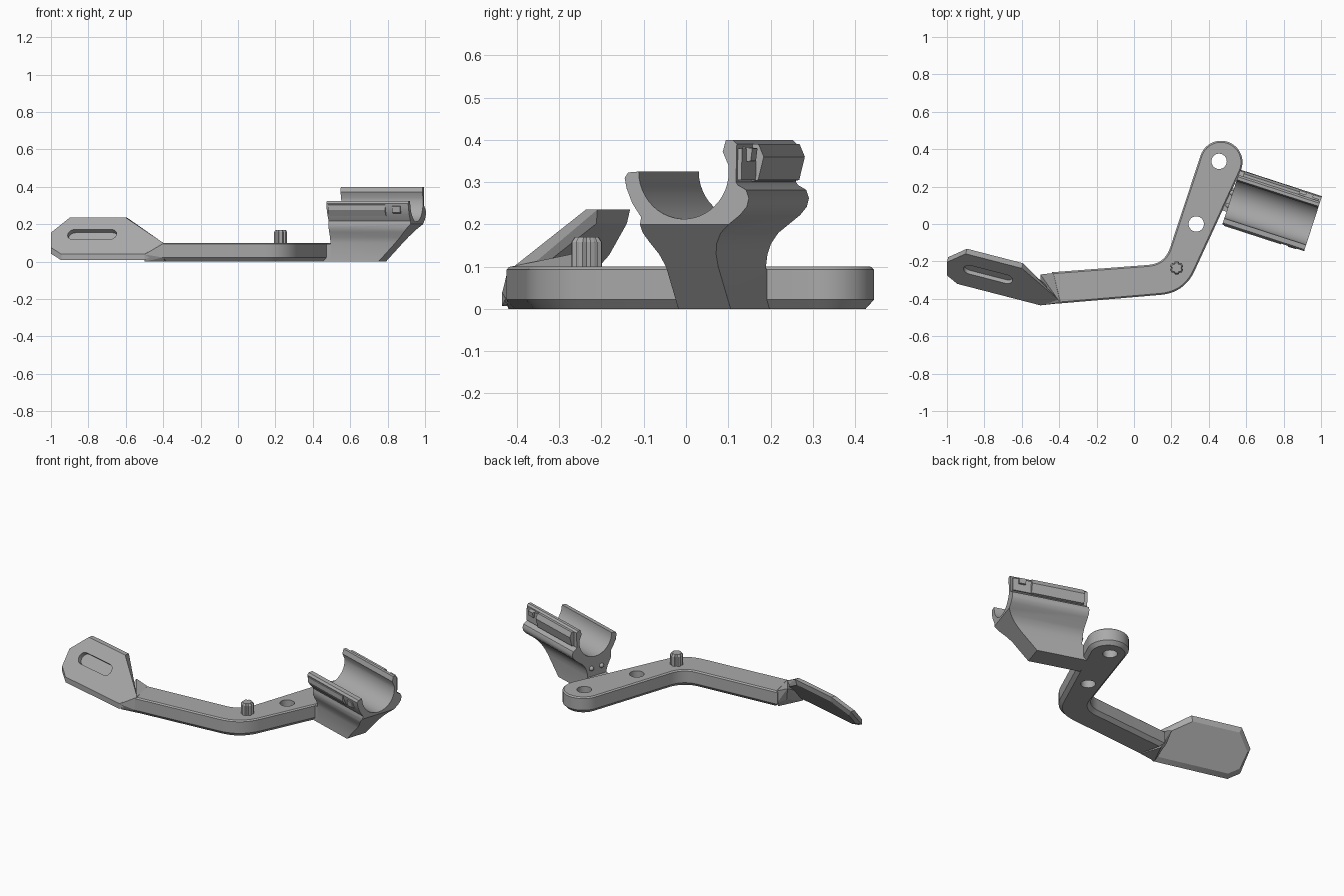
import bpy, bmesh
from math import sin, cos, pi, radians
from mathutils import Vector, Matrix

if "Cube" in bpy.data.objects:
    bpy.data.objects.remove(bpy.data.objects["Cube"], do_unlink=True)

GREY = (0.4, 0.4, 0.4, 1)
mat = bpy.data.materials.new("plain grey")
mat.use_nodes = True
mat.diffuse_color = GREY
mat.node_tree.nodes["Principled BSDF"].inputs["Base Color"].default_value = GREY


def finish(name, bm):
    bmesh.ops.recalc_face_normals(bm, faces=bm.faces[:])
    mesh = bpy.data.meshes.new(name)
    bm.to_mesh(mesh)
    bm.free()
    mesh.materials.append(mat)
    ob = bpy.data.objects.new(name, mesh)
    bpy.context.collection.objects.link(ob)
    return ob


def activate(ob):
    bpy.ops.object.select_all(action="DESELECT")
    ob.select_set(True)
    bpy.context.view_layer.objects.active = ob


def smooth(ob, angle=32):
    activate(ob)
    bpy.ops.object.shade_smooth_by_angle(angle=radians(angle))


def loft_mesh(rings, frame=Matrix()):
    """Closed solid through rings of matching points."""
    bm = bmesh.new()
    loops = [[bm.verts.new(frame @ Vector(p)) for p in ring] for ring in rings]
    for a, b in zip(loops, loops[1:]):
        for i in range(len(a)):
            j = (i + 1) % len(a)
            bm.faces.new((a[i], a[j], b[j], b[i]))
    bm.faces.new(loops[0][::-1])
    bm.faces.new(loops[-1])
    return bm


def prism(name, outline, lo, hi, frame=Matrix()):
    rings = [[(x, y, h) for x, y in outline] for h in (lo, hi)]
    return finish(name, loft_mesh(rings, frame))


def arc(cx, cy, r, start, end, n):
    steps = [radians(start + (end - start) * i / n) for i in range(n + 1)]
    return [(cx + r * cos(a), cy + r * sin(a)) for a in steps]


def fillet(a, b, c, d, n=10):
    a, b, c = Vector(a), Vector(b), Vector(c)
    p, q = b + (a - b).normalized() * d, b + (c - b).normalized() * d
    return [tuple(p.lerp(b, t).lerp(b.lerp(q, t), t)) for t in (i / n for i in range(n + 1))]


def inset(pts, d):
    """Offset a counter-clockwise outline inward."""
    out = []
    for i, p in enumerate(pts):
        p, a, b = Vector(p), Vector(pts[i - 1]), Vector(pts[(i + 1) % len(pts)])
        e, f = (p - a).normalized(), (b - p).normalized()
        m = Vector((-e.y - f.y, e.x + f.x)).normalized()
        out.append(tuple(p + m * d / max(0.5, m.dot(Vector((-e.y, e.x))))))
    return out


def cut(ob, cutter):
    cutter.hide_render = True
    mod = ob.modifiers.new("cut", "BOOLEAN")
    mod.operation, mod.solver, mod.object = "DIFFERENCE", "EXACT", cutter
    activate(ob)
    bpy.ops.object.modifier_apply(modifier=mod.name)
    bpy.data.objects.remove(cutter, do_unlink=True)


# Bent arm with chamfered rims
front_a, front_b = (-0.40, -0.425), (0.27, -0.368)
back_a, back_b = (-0.44, -0.258), (0.165, -0.212)
tip = arc(0.465, 0.33, 0.115, -25, 160, 28)
outline = ([front_a] + fillet(front_a, front_b, tip[0], 0.13) + tip
           + fillet(tip[-1], back_b, back_a, 0.09) + [back_a])
rings = [[(x, y, z) for x, y in inset(outline, d)]
         for z, d in ((0, 0.02), (0.022, 0), (0.093, 0), (0.1, 0.008))]
arm = finish("arm", loft_mesh(rings))
for x, y in ((0.455, 0.335), (0.333, 0.0)):
    cut(arm, prism("hole_cutter", arc(x, y, 0.041, 0, 350, 35), -0.1, 0.2))
smooth(arm)

# Fluted peg
rings = []
for z, r in ((0.09, 0.036), (0.158, 0.036), (0.17, 0.028)):
    rings.append([(0.228 + r * k * cos(a), -0.235 + r * k * sin(a), z)
                  for a, k in ((i * pi / 12, 1 if i % 4 else 0.8) for i in range(24))])
finish("peg", loft_mesh(rings))

# Tilted paddle with a blind slot
along, back, up = Vector((0.968, -0.25, 0)), Vector((0.25, 0.968, 0)), Vector((0, 0, 1))
SLOPE = 1.17


def on_paddle(x, z):
    depth = -0.546 + (z - 0.04) / SLOPE
    return Vector((x, (depth - 0.25 * x) / 0.968, z))


face = [on_paddle(x, z) for x, z in (
    (-0.5, 0.04), (-0.4, 0.1), (-0.6, 0.235), (-0.9, 0.235),
    (-1.0, 0.155), (-1.0, 0.075), (-0.945, 0.04))]
middle = [p + back * 0.028 if p.z > 0.12 else p - up * 0.028 * SLOPE for p in face]
centre = sum(face, Vector()) / len(face)
normal = (up * 0.65 - back * 0.76).normalized()
rear = [p.lerp(centre, 0.07) - normal * 0.039 for p in face]
for p in rear:
    p.z = max(p.z, 0)
paddle = finish("paddle", loft_mesh([face, middle, rear]))
slope_dir = normal.cross(along)
spot = on_paddle(-0.78, 0.145)
slot_frame = Matrix((along, slope_dir, normal)).transposed().to_4x4()
slot_frame.translation = spot
slot = arc(0.1, 0, 0.035, -90, 90, 10) + arc(-0.1, 0, 0.035, 90, 270, 10)
cut(paddle, prism("slot_cutter", slot, -0.026, 0.05, slot_frame))
smooth(paddle, 20)

# Faceted joint between arm and paddle
bm = bmesh.new()
for p in ((-0.43, -0.262, 0.099), (-0.395, -0.42, 0.099), (-0.43, -0.265, 0.022),
          (-0.43, -0.28, 0), (-0.39, -0.405, 0), (-0.4, -0.424, 0.022),
          (-0.5, -0.435, 0.038), (-0.5, -0.42, 0), (-0.5, -0.27, 0.13), (-0.48, -0.29, 0.05)):
    bm.verts.new(p)
hull = bmesh.ops.convex_hull(bm, input=bm.verts[:])
bmesh.ops.delete(bm, geom=[v for v in hull["geom_interior"] if isinstance(v, bmesh.types.BMVert)],
                 context="VERTS")
finish("joint", bm)

# Cradle: a trough profile swept along its own axis, undercut at the free end
side, axis = Vector((0.309, 0.951, 0)), Vector((0.951, -0.309, 0))
cradle_frame = Matrix((side, up, axis)).transposed().to_4x4()
profile = [(0.215, 0), (0.345, 0), (0.345, 0.10), (0.349, 0.13), (0.358, 0.155), (0.376, 0.18),
           (0.43, 0.222), (0.447, 0.242), (0.452, 0.262), (0.445, 0.282), (0.425, 0.293),
           (0.42, 0.30), (0.422, 0.39), (0.412, 0.4), (0.395, 0.4), (0.387, 0.372)]
profile += arc(0.29, 0.325, 0.112, 8, -180, 24)
profile += [(0.152, 0.323), (0.143, 0.31), (0.148, 0.285), (0.162, 0.25), (0.184, 0.217),
            (0.181, 0.2), (0.182, 0.18), (0.192, 0.158), (0.207, 0.13), (0.215, 0.1)]
bm = loft_mesh([[(s, z, t) for s, z in profile] for t in (0.45, 0.91)], cradle_frame)
bmesh.ops.bisect_plane(bm, geom=bm.verts[:] + bm.edges[:] + bm.faces[:],
                       plane_co=axis * 0.72, plane_no=axis - up * 0.95, clear_outer=True)
bmesh.ops.holes_fill(bm, edges=[e for e in bm.edges if e.is_boundary], sides=0)
cradle = finish("cradle", bm)
bevel = cradle.modifiers.new("soft ends", "BEVEL")
bevel.width, bevel.segments, bevel.angle_limit = 0.006, 2, radians(60)
smooth(cradle, 35)

# Foot that ties the cradle into the arm
prism("cradle_foot", [(0.215, 0), (0.345, 0), (0.345, 0.095), (0.215, 0.095)], 0.41, 0.46, cradle_frame)

# Rails and catches on the cradle walls
back_rail = [(0.41, 0.3), (0.436, 0.305), (0.45, 0.36), (0.437, 0.39), (0.41, 0.39)]
back_strip = [(0.41, 0.305), (0.43, 0.305), (0.432, 0.38), (0.41, 0.38)]
front_rail = [(0.18, 0.24), (0.158, 0.245), (0.139, 0.275), (0.139, 0.303), (0.17, 0.31)]
catch = [(0.41, 0.345), (0.442, 0.35), (0.446, 0.38), (0.41, 0.385)]
front_catch = [(0.17, 0.255), (0.143, 0.262), (0.139, 0.295), (0.165, 0.3)]
for name, shape, lo, hi in (("back_rail", back_rail, 0.475, 0.79),
                            ("back_strip", back_strip, 0.78, 0.9),
                            ("back_catch", catch, 0.825, 0.865),
                            ("front_rail", front_rail, 0.46, 0.78),
                            ("front_catch", front_catch, 0.82, 0.865)):
    prism(name, shape, lo, hi, cradle_frame)

# Two small studs on the inner end of the cradle
for s in (0.25, 0.32):
    bm = bmesh.new()
    bmesh.ops.create_uvsphere(bm, u_segments=16, v_segments=8, radius=0.014,
                              matrix=Matrix.Translation(cradle_frame @ Vector((s, 0.145, 0.448))))
    smooth(finish("stud", bm))
